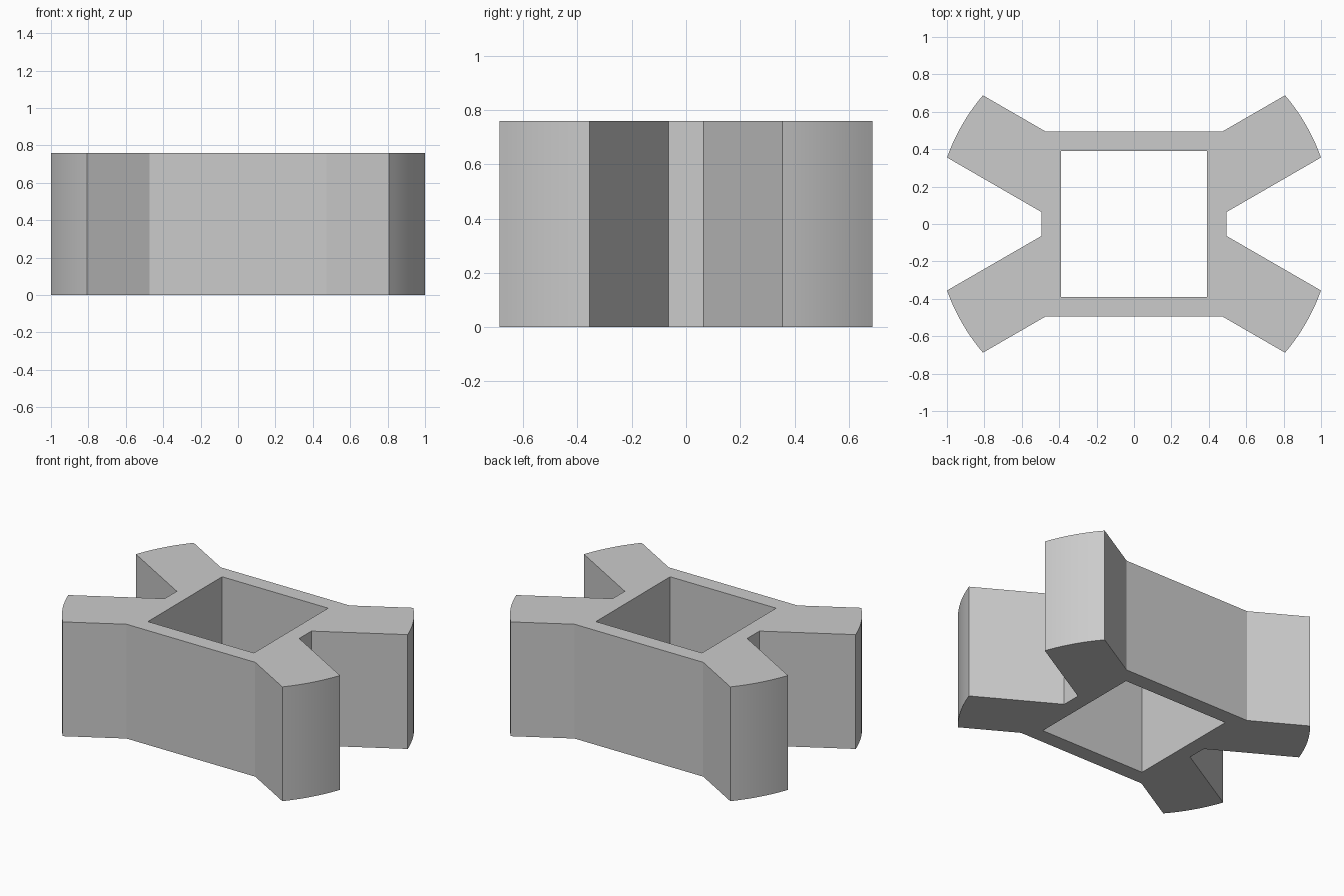
import bpy, bmesh
from math import radians, sin, cos, asin

HEIGHT = 0.76
OUTER_RADIUS = 1.061      # curved arm tips lie on one circle
ARM_ANGLE = radians(30)
ARM_HALF_WIDTH = 0.192
WALL_OUT = 0.495          # square tube, outside and inside
WALL_IN = 0.39
ARC_STEPS = 10

cube = bpy.data.objects.get("Cube")
if cube:
    bpy.data.objects.remove(cube, do_unlink=True)

grey = bpy.data.materials.new("plain grey")
grey.use_nodes = True
colour = (0.6, 0.6, 0.6, 1)
grey.diffuse_color = colour
grey.node_tree.nodes["Principled BSDF"].inputs["Base Color"].default_value = colour

# Points where the straight arm sides leave the tube walls
slope = sin(ARM_ANGLE) / cos(ARM_ANGLE)
offset = ARM_HALF_WIDTH / cos(ARM_ANGLE)
lower_root = (WALL_OUT, WALL_OUT * slope - offset)
upper_root = ((WALL_OUT - offset) / slope, WALL_OUT)

# Curved arm tip
spread = asin(ARM_HALF_WIDTH / OUTER_RADIUS)
tip = []
for i in range(ARC_STEPS + 1):
    a = ARM_ANGLE + spread * (2 * i / ARC_STEPS - 1)
    tip.append((OUTER_RADIUS * cos(a), OUTER_RADIUS * sin(a)))

# One quarter of the plan: half walls plus one arm
plan = [(WALL_IN, 0), (WALL_OUT, 0), lower_root, *tip, upper_root,
        (0, WALL_OUT), (0, WALL_IN), (WALL_IN, WALL_IN)]

bm = bmesh.new()
base = bm.faces.new([bm.verts.new((x, y, 0)) for x, y in plan])
result = bmesh.ops.extrude_face_region(bm, geom=[base], use_keep_orig=True)
top = [v for v in result["geom"] if isinstance(v, bmesh.types.BMVert)]
bmesh.ops.translate(bm, verts=top, vec=(0, 0, HEIGHT))
bmesh.ops.recalc_face_normals(bm, faces=bm.faces)

# Open the two seams so the mirrored quarters join cleanly
seams = [f for f in bm.faces
         if any(all(abs(v.co[k]) < 1e-5 for v in f.verts) for k in (0, 1))]
bmesh.ops.delete(bm, geom=seams, context="FACES")

mesh = bpy.data.meshes.new("four_arm_sleeve")
bm.to_mesh(mesh)
bm.free()
mesh.materials.append(grey)
sleeve = bpy.data.objects.new("four_arm_sleeve", mesh)
bpy.context.collection.objects.link(sleeve)

mirror = sleeve.modifiers.new("mirror", "MIRROR")
mirror.use_axis = (True, True, False)
mirror.use_clip = True

# Smooth arm tips, crisp edges elsewhere
bpy.context.view_layer.objects.active = sleeve
sleeve.select_set(True)
bpy.ops.object.shade_smooth_by_angle(angle=radians(15))
